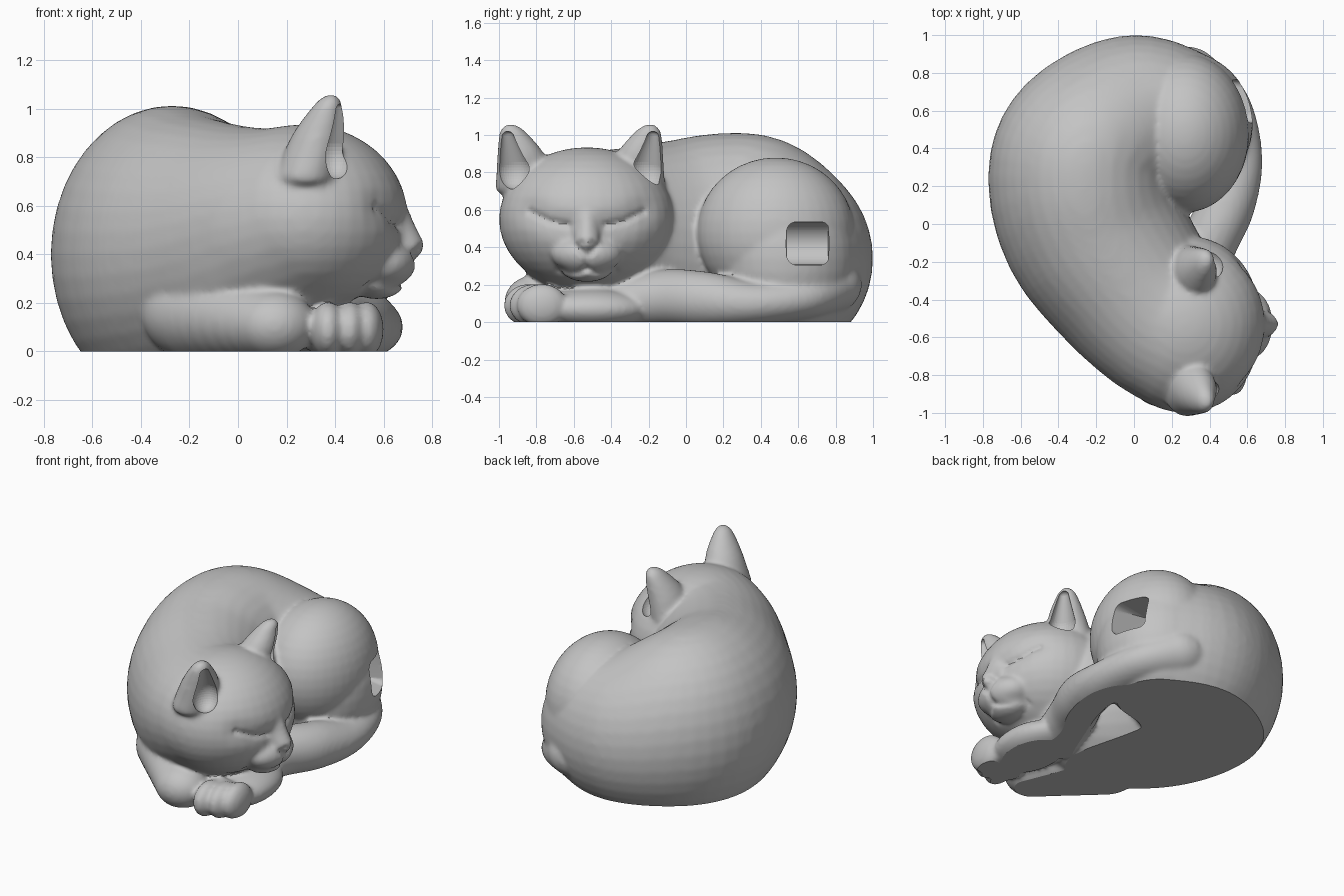
import bpy
import bmesh
import math
from mathutils import Matrix, Vector

cube = bpy.data.objects.get("Cube")
if cube:
    bpy.data.objects.remove(cube, do_unlink=True)

HEAD_Y = -0.53  # middle of the face
EAR_Y = -0.565  # middle between the ears, as the head tilts a little

# One unit ball, stamped wherever a rounded form is needed
seed = bmesh.new()
bmesh.ops.create_uvsphere(seed, u_segments=40, v_segments=20, radius=1)
ball = bpy.data.meshes.new("ball")
seed.to_mesh(ball)
seed.free()


def ellipsoid(bm, center, radii):
    place = Matrix.Translation(center) @ Matrix.Diagonal((*radii, 1))
    ball.transform(place)
    bm.from_mesh(ball)
    ball.transform(place.inverted())


def chain(bm, stations, steps):
    """Sweep an ellipsoid along a spline of stations (centre and radii)."""
    pts = [Vector(s) for s in (stations[0], *stations, stations[-1])]
    ellipsoid(bm, stations[0][:3], stations[0][3:])
    for a, b, c, d in zip(pts, pts[1:], pts[2:], pts[3:]):
        for i in range(1, steps + 1):
            t = i / steps
            p = (b * 2 + (c - a) * t + (a * 2 - b * 5 + c * 4 - d) * t ** 2
                 + (b * 3 - a - c * 3 + d) * t ** 3) / 2
            ellipsoid(bm, p[:3], p[3:])


def mirrored(p):
    return (p[0], 2 * EAR_Y - p[1], *p[2:])


def make_object(name, bm):
    mesh = bpy.data.meshes.new(name)
    bm.to_mesh(mesh)
    bm.free()
    obj = bpy.data.objects.new(name, mesh)
    bpy.context.collection.objects.link(obj)
    return obj


def bake(obj):
    """Turn the modifier result into plain mesh."""
    graph = bpy.context.evaluated_depsgraph_get()
    mesh = bpy.data.meshes.new_from_object(obj.evaluated_get(graph))
    obj.modifiers.clear()
    obj.data = mesh


form = bmesh.new()

# Curled torso, from rump round the back and neck into the head
torso = [
    (0.24, 0.53, 0.34, 0.39, 0.39, 0.46),
    (0.00, 0.54, 0.34, 0.46, 0.46, 0.51),
    (-0.23, 0.39, 0.39, 0.49, 0.49, 0.60),
    (-0.27, 0.20, 0.40, 0.50, 0.50, 0.61),
    (-0.20, -0.05, 0.40, 0.49, 0.49, 0.57),
    (-0.02, -0.32, 0.43, 0.45, 0.45, 0.50),
    (0.14, -0.48, 0.50, 0.43, 0.44, 0.42),
    (0.27, HEAD_Y, 0.55, 0.43, 0.47, 0.385),
]
chain(form, torso, 8)

# Haunch
ellipsoid(form, (0.27, 0.48, 0.48), (0.34, 0.42, 0.40))

# Tail wrapped round the haunch
tail = [
    (0.28, 0.75, 0.20, 0.19, 0.19, 0.16),
    (0.46, 0.61, 0.13, 0.16, 0.16, 0.12),
    (0.53, 0.35, 0.10, 0.15, 0.15, 0.12),
    (0.49, 0.10, 0.12, 0.15, 0.15, 0.15),
    (0.39, -0.12, 0.13, 0.15, 0.15, 0.15),
    (0.32, -0.35, 0.10, 0.15, 0.15, 0.13),
]
chain(form, tail, 8)

# Muzzle, chin and nose
ellipsoid(form, (0.60, HEAD_Y, 0.365), (0.135, 0.19, 0.11))
ellipsoid(form, (0.57, HEAD_Y, 0.29), (0.12, 0.14, 0.075))
chain(form, [(0.60, HEAD_Y, 0.62, 0.08, 0.09, 0.07),
             (0.705, HEAD_Y, 0.435, 0.065, 0.065, 0.05)], 8)

# Ears
ear = [
    (0.28, -0.27, 0.72, 0.13, 0.16, 0.06),
    (0.33, -0.25, 0.88, 0.11, 0.13, 0.05),
    (0.37, -0.205, 1.00, 0.06, 0.075, 0.04),
    (0.385, -0.19, 1.03, 0.035, 0.04, 0.03),
]
chain(form, ear, 7)
chain(form, [mirrored(p) for p in ear], 7)

# Shoulder, folded foreleg, chest and paw with toes
chain(form, [(-0.10, -0.45, 0.16, 0.30, 0.26, 0.22),
             (0.15, -0.81, 0.11, 0.17, 0.16, 0.14)], 8)
ellipsoid(form, (0.40, -0.50, 0.07), (0.20, 0.30, 0.11))
ellipsoid(form, (0.40, -0.76, 0.08), (0.15, 0.13, 0.11))
for x, y in ((0.37, -0.84), (0.46, -0.81), (0.53, -0.77)):
    ellipsoid(form, (x, y, 0.09), (0.07, 0.135, 0.115))

cat = make_object("sleeping_cat", form)

# Fuse the forms into one soft skin
remesh = cat.modifiers.new("fuse", "REMESH")
remesh.mode = "VOXEL"
remesh.voxel_size = 0.014
soften = cat.modifiers.new("soften", "SMOOTH")
soften.factor = 0.5
soften.iterations = 8
bake(cat)

# Face lines pressed into the skin, as (y, z) paths
eye = [(-0.23, 0.59), (-0.33, 0.54), (-0.43, 0.52)]
lip = [(-0.38, 0.28), (-0.44, 0.26), (-0.49, 0.265), (HEAD_Y, 0.29)]
nose = [(HEAD_Y, 0.29), (HEAD_Y, 0.35), (-0.48, 0.405), (-0.50, 0.425)]
paths = [[Vector(p) for p in path] for path in (eye, lip, nose)]
lines = [(path, 0.018, 0.016) for path in paths]
lines.append((paths[0], 0.07, 0.022))  # eye socket


def distance(p, path):
    best = 1.0
    for a, b in zip(path, path[1:]):
        t = max(0, min(1, (p - a).dot(b - a) / (b - a).length_squared))
        best = min(best, (p - a.lerp(b, t)).length)
    return best


for v in cat.data.vertices:
    x, y, z = v.co
    if x > 0.4 and y < -0.1 and 0.2 < z < 0.72 and v.normal.x > 0.05:
        p = Vector((HEAD_Y + abs(y - HEAD_Y), z))
        v.co.x -= sum(depth * math.exp(-(distance(p, path) / width) ** 2)
                      for path, width, depth in lines)

# Flat base
skin = bmesh.new()
skin.from_mesh(cat.data)
cut = bmesh.ops.bisect_plane(skin, geom=skin.verts[:] + skin.edges[:] + skin.faces[:],
                             plane_co=(0, 0, 0), plane_no=(0, 0, 1), clear_inner=True)
rim = [e for e in cut["geom_cut"] if isinstance(e, bmesh.types.BMEdge)]
bmesh.ops.holes_fill(skin, edges=rim, sides=0)
skin.to_mesh(cat.data)
skin.free()

# Cutters: haunch hole with a rounded end, and tapered ear hollows
tools = bmesh.new()


def hull(bm, part):
    """Wrap a part in its convex hull and add it to the cutters."""
    got = bmesh.ops.convex_hull(part, input=part.verts[:])
    loose = {g for g in got["geom_interior"] + got["geom_unused"]
             if isinstance(g, bmesh.types.BMVert)}
    bmesh.ops.delete(part, geom=list(loose), context="VERTS")
    bmesh.ops.recalc_face_normals(part, faces=part.faces[:])
    mesh = bpy.data.meshes.new("hull")
    part.to_mesh(mesh)
    part.free()
    bm.from_mesh(mesh)
    bpy.data.meshes.remove(mesh)


def ring(bm, center, axis, depth):
    place = Matrix.Translation(center) @ Matrix.Rotation(math.pi / 2, 4, axis)
    bmesh.ops.create_cone(bm, segments=64, radius1=0.115, radius2=0.115,
                          depth=depth, matrix=place)


bore = bmesh.new()
ring(bore, (0.70, 0.65, 0.42), "Y", 0.4)
ring(bore, (0.35, 0.65, 0.42), "X", 0.22)
hull(tools, bore)

hollow = [(0.40, -0.21, 0.81, 0.075, 0.09, 0.10),
          (0.415, -0.178, 0.99, 0.03, 0.035, 0.03)]
for side in (hollow, [mirrored(p) for p in hollow]):
    scoop = bmesh.new()
    chain(scoop, side, 1)
    hull(tools, scoop)
cutters = make_object("cutters", tools)
cutters.hide_render = True

carve = cat.modifiers.new("carve", "BOOLEAN")
carve.operation = "DIFFERENCE"
carve.solver = "EXACT"
carve.object = cutters
bake(cat)
bpy.data.objects.remove(cutters, do_unlink=True)
bpy.data.meshes.remove(ball)

# Plain grey finish
grey = bpy.data.materials.new("grey")
grey.use_nodes = True
colour = (0.55, 0.55, 0.55, 1)
grey.diffuse_color = colour
grey.node_tree.nodes["Principled BSDF"].inputs["Base Color"].default_value = colour
cat.data.materials.clear()
cat.data.materials.append(grey)

bpy.ops.object.select_all(action="DESELECT")
cat.select_set(True)
bpy.context.view_layer.objects.active = cat
bpy.ops.object.shade_smooth_by_angle(angle=math.radians(40))
for face in cat.data.polygons:
    face.use_smooth = face.normal.z > -0.999
